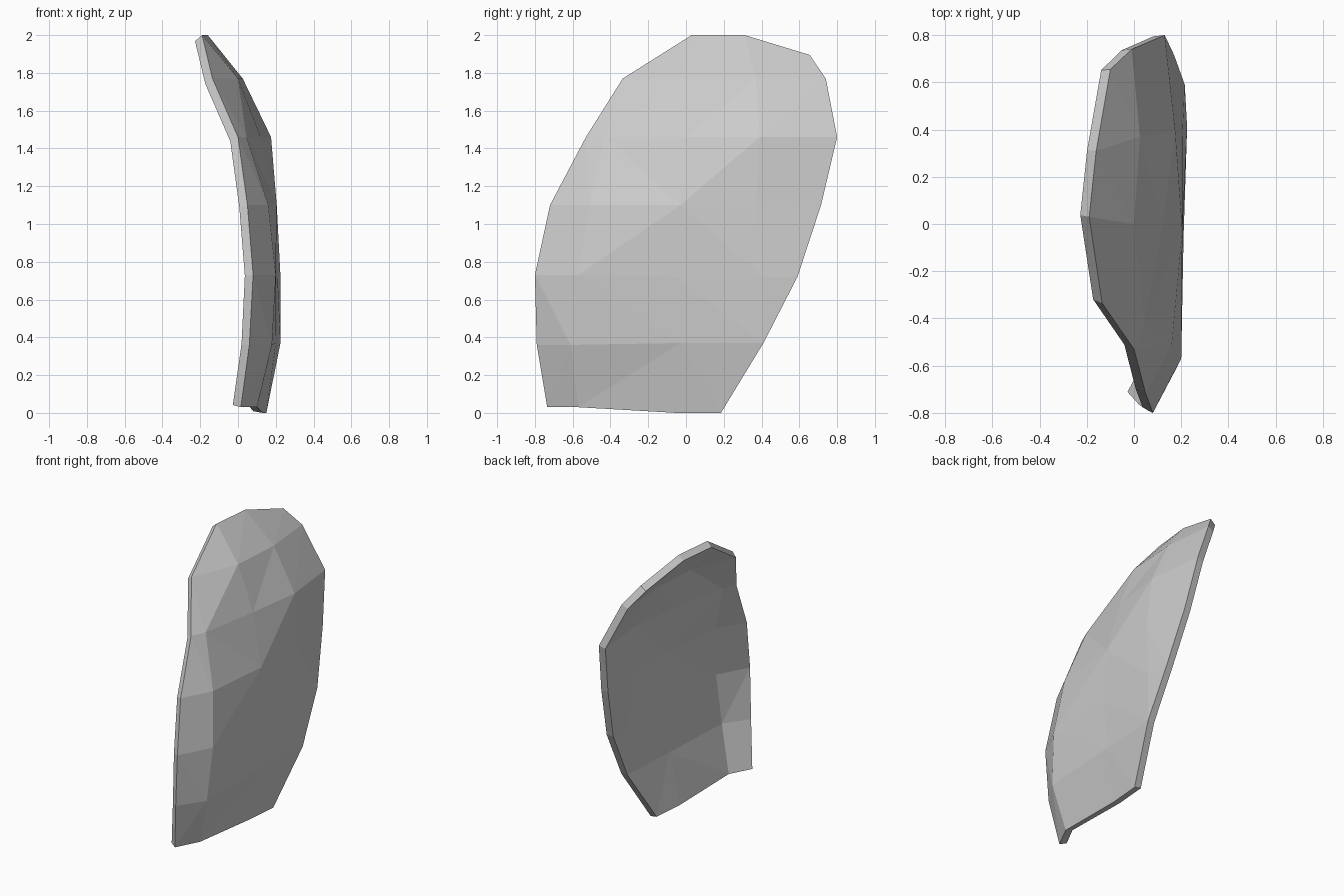
import bpy
import bmesh
from mathutils import Vector
from mathutils.geometry import delaunay_2d_cdt

cube = bpy.data.objects.get("Cube")
if cube:
    bpy.data.objects.remove(cube, do_unlink=True)


def make_material(name, colour):
    material = bpy.data.materials.new(name)
    material.use_nodes = True
    material.diffuse_color = colour
    shader = next(n for n in material.node_tree.nodes if n.type == "BSDF_PRINCIPLED")
    shader.inputs["Base Color"].default_value = colour
    return material


def faceted_skin(name, outline, inner, creases, scale):
    """Triangulate points in the side plane, then lift each to its own depth."""
    points = [Vector(p) * scale for p in outline + inner]
    flat = [p.yz for p in points]
    count = len(outline)
    border = [(i, (i + 1) % count) for i in range(count)]
    verts, _, faces, sources, _, _ = delaunay_2d_cdt(
        flat, border + creases, [], 1, 0.00001)

    bm = bmesh.new()
    placed = []
    for co, source in zip(verts, sources):
        depth = points[source[0]].x if source else 0
        placed.append(bm.verts.new((depth, co.x, co.y)))
    for face in faces:
        bm.faces.new([placed[i] for i in face])
    # The convex side of the skin faces +x
    for face in bm.faces:
        face.normal_update()
        if face.normal.x < 0:
            face.normal_flip()
    mesh = bpy.data.meshes.new(name)
    bm.to_mesh(mesh)
    bm.free()
    obj = bpy.data.objects.new(name, mesh)
    bpy.context.collection.objects.link(obj)
    return obj


# Rim of the panel, in hundredths: bottom, back edge, top, front edge
bottom = [(1.5, -73.5, 3), (10, -57, 3), (13, -5, 0), (15, 18.5, 0)]
back_edge = [(22.5, 41, 37), (21.5, 59, 72), (17, 71.5, 110), (13, 80, 146), (-1, 74, 177)]
top = [(-10, 65.5, 189.5), (-16, 31, 200), (-19, 3, 200)]
front_edge = [(-13.5, -33.5, 177), (0, -53, 146), (5, -72, 110), (8, -80, 73), (6, -79, 36)]

# Bulging middle of the panel, row by row going up
low_row = [(18, -61, 36), (20, -3, 37)]
belly_row = [(20, -57, 73), (21, -5, 72), (22.5, 41, 72)]
chest_row = [(16, -51, 110), (20.5, -3, 110), (20.5, 37, 110)]
shoulder_row = [(4.5, -43, 146), (12, 0, 146), (17.5, 39, 146)]
crown_row = [(0, 0, 177), (2.5, 37, 177)]

# Diagonal folds between the rows
outline = bottom + back_edge + top + front_edge
inner = low_row + belly_row + chest_row + shoulder_row + crown_row
everything = outline + inner
fold_pairs = [
    (bottom[1], low_row[1]),
    (bottom[3], low_row[1]),
    (belly_row[0], low_row[1]),
    (belly_row[0], front_edge[2]),
    (belly_row[0], chest_row[1]),
    (belly_row[1], back_edge[0]),
    (chest_row[1], belly_row[2]),
    (chest_row[1], shoulder_row[0]),
    (chest_row[1], shoulder_row[2]),
    (crown_row[0], shoulder_row[0]),
]
creases = [(everything.index(a), everything.index(b)) for a, b in fold_pairs]

# Curved panel with an even thickness on its hollow side
panel = faceted_skin("curved_panel", outline, inner, creases, 0.01)
panel.data.materials.append(make_material("plain_grey", (0.6, 0.6, 0.6, 1)))
thickness = panel.modifiers.new("thickness", "SOLIDIFY")
thickness.thickness = 0.05
thickness.offset = -1
